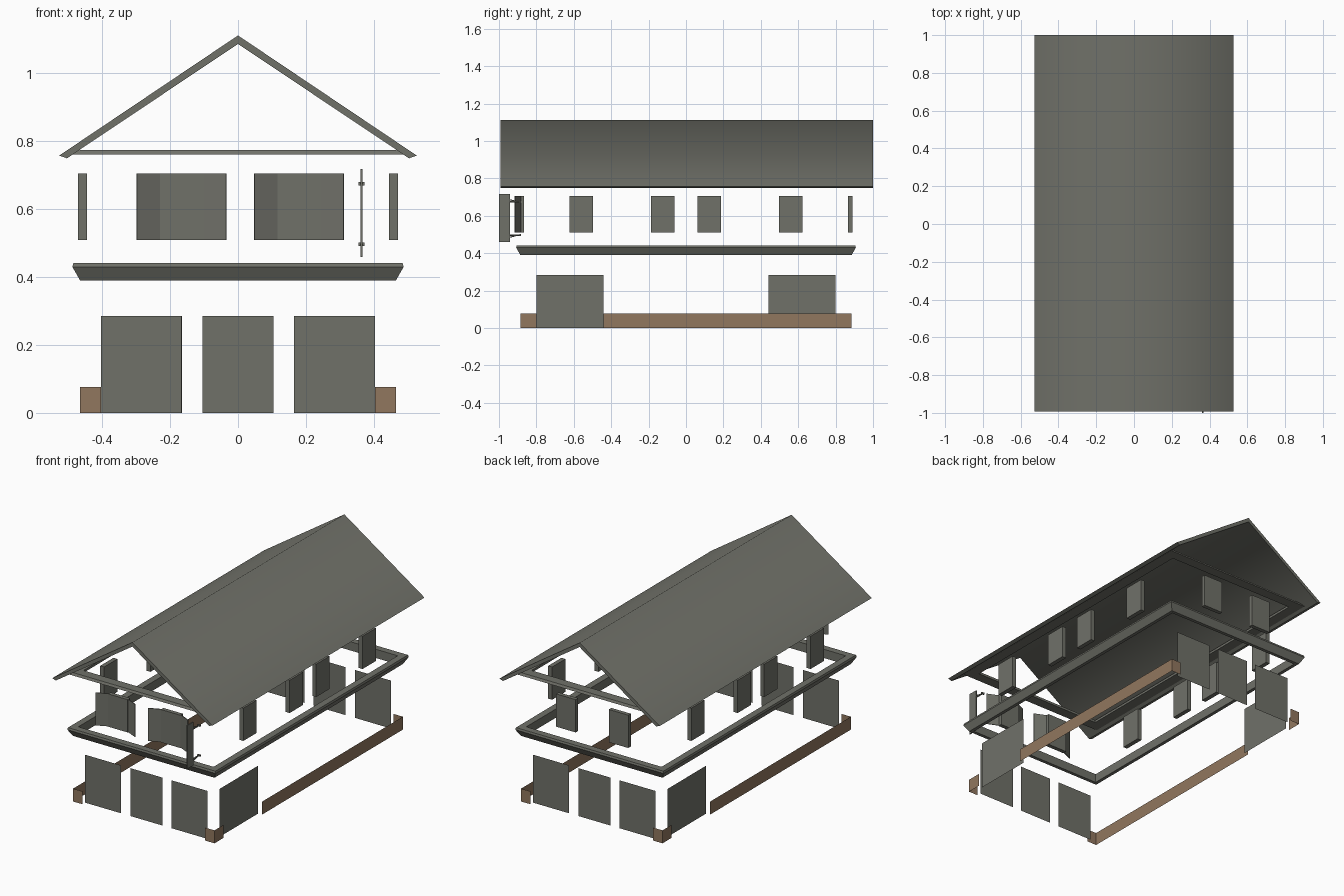
import bpy, bmesh
from mathutils import Vector, Matrix

if "Cube" in bpy.data.objects:
    bpy.data.objects.remove(bpy.data.objects["Cube"])


def material(name, rgb):
    m = bpy.data.materials.new(name)
    m.diffuse_color = (*rgb, 1)
    m.use_nodes = True
    m.node_tree.nodes["Principled BSDF"].inputs["Base Color"].default_value = m.diffuse_color
    return m


GREY = material("stone_grey", (0.162, 0.165, 0.141))
BROWN = material("plinth_brown", (0.283, 0.184, 0.114))
WX, WY = 0.465, 0.885          # half size of the wall outline
PX, PY = 0.44, 0.86            # recessed plane of the doors


def finish(name, bm, mat, recalc=True):
    if recalc:
        bmesh.ops.recalc_face_normals(bm, faces=bm.faces)
    me = bpy.data.meshes.new(name)
    bm.to_mesh(me)
    bm.free()
    me.materials.append(mat)
    ob = bpy.data.objects.new(name, me)
    bpy.context.collection.objects.link(ob)
    return ob


def box(name, x, y, z, mat=GREY):
    bm = bmesh.new()
    bmesh.ops.create_cube(bm, size=1)
    for v in bm.verts:
        v.co = Vector([(r[0] + r[1]) / 2 + c * (r[1] - r[0]) for r, c in zip((x, y, z), v.co)])
    return finish(name, bm, mat)


def sheet(name, path, z0, z1, mat):
    """Thin upright sheet along a plan path, facing to the right of travel."""
    bm = bmesh.new()
    low = [bm.verts.new((x, y, z0)) for x, y in path]
    top = [bm.verts.new((x, y, z1)) for x, y in path]
    for i in range(len(path) - 1):
        bm.faces.new((low[i], low[i + 1], top[i + 1], top[i]))
    return finish(name, bm, mat, False)


def ring(name, profile):
    """Sweep a closed (offset, z) profile around the wall outline."""
    bm = bmesh.new()
    loops = [[bm.verts.new((sx * (WX + o), sy * (WY + o), z)) for o, z in profile]
             for sx, sy in ((-1, -1), (1, -1), (1, 1), (-1, 1))]
    n = len(profile)
    for a in range(4):
        p, q = loops[a], loops[(a + 1) % 4]
        for i in range(n):
            j = (i + 1) % n
            bm.faces.new((p[i], q[i], q[j], p[j]))
    return finish(name, bm, GREY)


def rod(name, a, b, r):
    a, b = Vector(a), Vector(b)
    bm = bmesh.new()
    rot = (b - a).to_track_quat('Z', 'Y').to_matrix().to_4x4()
    bmesh.ops.create_cone(bm, cap_ends=True, segments=8, radius1=r, radius2=r,
                          depth=(b - a).length, matrix=Matrix.Translation((a + b) / 2) @ rot)
    return finish(name, bm, GREY)


# gable roof slab, smooth only across the ridge
section = [(-0.527, 0.758), (0, 1.112), (0.527, 0.758), (0.504, 0.75), (0, 1.087), (-0.504, 0.75)]
bm = bmesh.new()
front = [bm.verts.new((x, -0.993, z)) for x, z in section]
back = [bm.verts.new((x, 1.0, z)) for x, z in section]
for i in range(6):
    j = (i + 1) % 6
    bm.faces.new((front[i], front[j], back[j], back[i]))
for s in (front, back):
    bm.faces.new((s[0], s[1], s[4], s[5]))
    bm.faces.new((s[1], s[2], s[3], s[4]))
for f in bm.faces:
    f.smooth = True
for e in bm.edges:
    e.smooth = all(abs(v.co.x) < 0.001 for v in e.verts) and abs(e.verts[0].co.y - e.verts[1].co.y) > 1
finish("roof", bm, GREY)

# soffit frame under the roof and moulded belt between the floors
ring("soffit_frame", [(0.022, 0.761), (0.015, 0.775), (-0.04, 0.775), (-0.04, 0.761)])
ring("belt_moulding", [(0.0, 0.39), (0.023, 0.43), (0.02, 0.442), (-0.02, 0.442), (-0.02, 0.39)])

# ground floor: the back half is the front half turned by 180 degrees
for s, side in ((1, "front"), (-1, "back")):
    for i, (a, b) in enumerate(((-0.403, -0.167), (-0.105, 0.105), (0.165, 0.403))):
        sheet(f"{side}_door_{i + 1}", [(s * a, -s * PY), (s * b, -s * PY)], 0, 0.285, GREY)
    sheet(f"{side}_side_door", [(s * PX, -s * 0.8), (s * PX, -s * 0.44)], 0, 0.285, GREY)
    sheet(f"{side}_corner_plinth",
          [(s * 0.403, -s * WY), (s * WX, -s * WY), (s * WX, -s * 0.8)], 0, 0.077, BROWN)
    sheet(f"{side}_long_plinth",
          [(s * WX, -s * 0.44), (s * WX, s * WY), (s * 0.403, s * WY)], 0, 0.077, BROWN)

# upper windows
WZ = (0.51, 0.705)
for s, side in ((1, "right"), (-1, "left")):
    for i, y in enumerate((-0.56, -0.125, 0.125, 0.56)):
        box(f"{side}_window_{i + 1}", sorted((s * 0.445, s * 0.471)), (y - 0.0625, y + 0.0625), WZ)
for s, side in ((1, "front"), (-1, "back")):
    for i, x in enumerate((-0.166, 0.18)):
        box(f"{side}_window_{i + 1}", (s * x - 0.064, s * x + 0.064), sorted((-s * 0.867, -s * 0.891)), WZ)

# half-open shutters on the front windows
for i, x in enumerate((-0.166, 0.18)):
    for d, side in ((-1, "left"), (1, "right")):
        ob = sheet(f"{side}_shutter_{i + 1}",
                   [(x + k * d, -y) for k, y in ((0.064, 0.887), (0.131, 0.917))][::d], *WZ, GREY)
        mod = ob.modifiers.new("thickness", 'SOLIDIFY')
        mod.thickness = 0.004

# hanging sign with two wall brackets
box("sign_board", (0.361, 0.367), (-1.0, -0.942), (0.46, 0.718))
for z, slope, label in ((0.675, -0.012, "upper"), (0.497, 0.012, "lower")):
    rod(f"{label}_sign_arm", (0.364, -0.945, z), (0.364, -0.885, z), 0.004)
    rod(f"{label}_sign_brace", (0.364, -0.945, z - slope), (0.364, -0.9, z), 0.003)
    box(f"{label}_sign_plate", (0.355, 0.373), (-0.89, -0.882), (z - 0.005, z + 0.005))
